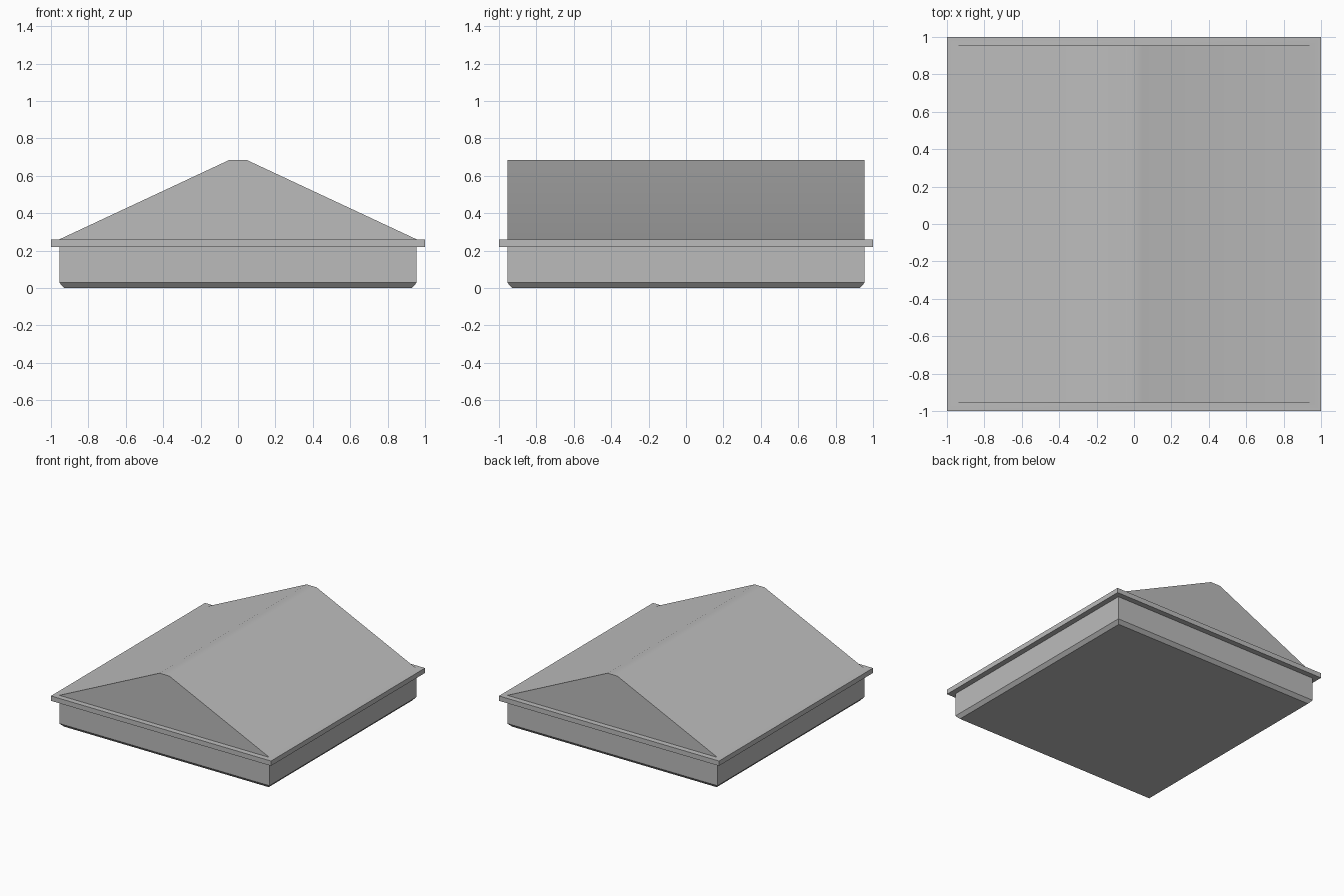
import bpy
import bmesh
import math

cube = bpy.data.objects.get("Cube")
if cube:
    bpy.data.objects.remove(cube, do_unlink=True)

# Plain grey stone for the whole cap
stone = bpy.data.materials.new("grey_stone")
stone.use_nodes = True
grey = (0.5, 0.5, 0.5, 1)
stone.diffuse_color = grey
stone.node_tree.nodes["Principled BSDF"].inputs["Base Color"].default_value = grey

WALL = 0.955
RIDGE_HALF = 0.045
RIDGE_Z = 0.685

bm = bmesh.new()


def square_ring(half, z):
    corners = ((-1, -1), (1, -1), (1, 1), (-1, 1))
    return [bm.verts.new((half * x, half * y, z)) for x, y in corners]


# Base with bevelled foot, projecting rim and ledge: (half width, height)
profile = [(0.93, 0), (WALL, 0.028), (WALL, 0.22), (1, 0.22), (1, 0.26), (WALL, 0.26)]
rings = [square_ring(half, z) for half, z in profile]
bm.faces.new(rings[0][::-1])
for low, high in zip(rings, rings[1:]):
    for i in range(4):
        j = (i + 1) % 4
        bm.faces.new((low[i], low[j], high[j], high[i]))

# Gabled roof with a narrow flat ridge
fl, fr, br, bl = rings[-1]
ridge = [bm.verts.new((x * RIDGE_HALF, y * WALL, RIDGE_Z))
         for x, y in ((-1, -1), (1, -1), (1, 1), (-1, 1))]
rfl, rfr, rbr, rbl = ridge
bm.faces.new((fl, fr, rfr, rfl))
bm.faces.new((br, bl, rbl, rbr))
bm.faces.new((fr, br, rbr, rfr))
bm.faces.new((bl, fl, rfl, rbl))
bm.faces.new(ridge)
bmesh.ops.recalc_face_normals(bm, faces=bm.faces)

mesh = bpy.data.meshes.new("gabled_cap")
bm.to_mesh(mesh)
bm.free()
mesh.materials.append(stone)
cap = bpy.data.objects.new("gabled_cap", mesh)
bpy.context.collection.objects.link(cap)

# Soften only the shallow ridge and eave edges
bpy.ops.object.select_all(action="DESELECT")
cap.select_set(True)
bpy.context.view_layer.objects.active = cap
bpy.ops.object.shade_smooth_by_angle(angle=math.radians(30))
